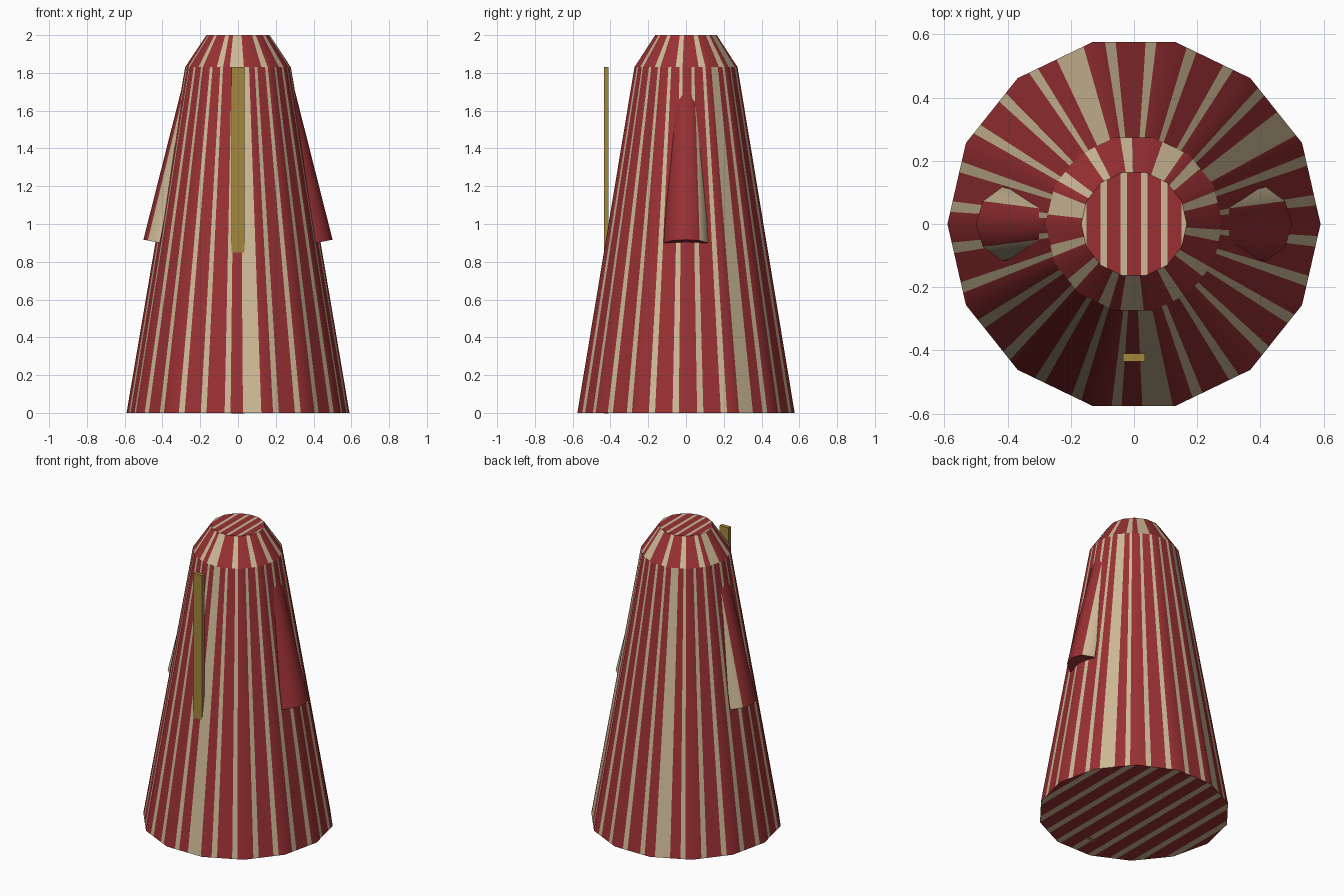
import bpy, bmesh, math
from mathutils import Vector, Matrix

if "Cube" in bpy.data.objects:
    bpy.data.objects.remove(bpy.data.objects["Cube"])

SIDES = 14


def material(name, rgb):
    m = bpy.data.materials.new(name)
    m.diffuse_color = (*rgb, 1)
    m.use_nodes = True
    m.node_tree.nodes["Principled BSDF"].inputs["Base Color"].default_value = m.diffuse_color
    return m


RED = material("dark red cloth", (0.32, 0.03, 0.034))
CREAM = material("cream stripe", (0.61, 0.485, 0.305))
GOLD = material("old gold", (0.376, 0.242, 0.045))


def finish(bm, name, mats, smooth=None):
    me = bpy.data.meshes.new(name)
    bm.to_mesh(me)
    bm.free()
    for m in mats:
        me.materials.append(m)
    ob = bpy.data.objects.new(name, me)
    bpy.context.collection.objects.link(ob)
    if smooth:
        bpy.ops.object.select_all(action='DESELECT')
        ob.select_set(True)
        bpy.context.view_layer.objects.active = ob
        bpy.ops.object.shade_smooth_by_angle(angle=math.radians(smooth))
    return ob


def corner(i, r, z):
    a = 2 * math.pi * i / SIDES
    return Vector((r * math.cos(a), r * math.sin(a), z))


def striped_ring(name, r0, z0, r1, z1, cuts_for):
    """Faceted ring; each side is split into alternating red and cream strips."""
    bm = bmesh.new()
    for i in range(SIDES):
        cuts = [0, *cuts_for(i), 1]
        pairs = [(bm.verts.new(corner(i, r0, z0).lerp(corner(i + 1, r0, z0), t)),
                  bm.verts.new(corner(i, r1, z1).lerp(corner(i + 1, r1, z1), t)))
                 for t in cuts]
        for k, ((a, b), (c, d)) in enumerate(zip(pairs, pairs[1:])):
            bm.faces.new((a, c, d, b)).material_index = k % 2
    bmesh.ops.remove_doubles(bm, verts=bm.verts, dist=1e-5)
    finish(bm, name, (RED, CREAM), 28)


def striped_cap(name, r, z, period, width, offset, up):
    """Flat end with straight stripes running front to back."""
    bm = bmesh.new()
    ring = [bm.verts.new(corner(i, r, z)) for i in range(SIDES)]
    bm.faces.new(ring if up else ring[::-1])
    for k in range(-8, 9):
        for x in (k * period + offset - width / 2, k * period + offset + width / 2):
            if abs(x) < r:
                bmesh.ops.bisect_plane(bm, geom=bm.verts[:] + bm.edges[:] + bm.faces[:],
                                       plane_co=(x, 0, 0), plane_no=(1, 0, 0))
    for f in bm.faces:
        d = (f.calc_center_median().x - offset + period / 2) % period - period / 2
        f.material_index = int(abs(d) < width / 2)
    finish(bm, name, (RED, CREAM))


# robe body: two stripes per side, a few of them broad
def body_cuts(i):
    if i == 10:
        return (0.23, 0.35, 0.60, 0.97)
    if i in (1, 4):
        return (0.12, 0.48, 0.73, 0.85)
    return (0.23, 0.36, 0.72, 0.85)


striped_ring("robe_body", 0.59, 0, 0.28, 1.83, body_cuts)

# shoulder slope: one wider stripe per side
striped_ring("robe_shoulders", 0.28, 1.83, 0.167, 2.0,
             lambda i: (0.15, 0.75) if i % 4 == 2 else (0.55, 0.85))

# striped ends
striped_cap("robe_collar", 0.167, 2.0, 0.064, 0.02, -0.032, True)
striped_cap("robe_underside", 0.59, 0, 0.13, 0.042, 0.0, False)


# sleeves: tapered tubes leaning out from the shoulders
def sleeve(name, side):
    top, low = Vector((side * 0.2, 0, 1.8)), Vector((side * 0.38, 0, 0.893))
    axis = top - low
    bm = bmesh.new()
    bmesh.ops.create_cone(bm, cap_ends=True, segments=10, radius1=0.123,
                          radius2=0.075, depth=axis.length)
    # vertices start on the x axis so a corner points outward
    ang = math.atan2(axis.x, axis.z)
    first = max(bm.verts, key=lambda v: (v.co.z < 0, v.co.x * side))
    spin = (0 if side > 0 else math.pi) - math.atan2(first.co.y, first.co.x)
    bm.transform(Matrix.Translation((top + low) / 2) @ Matrix.Rotation(ang, 4, 'Y')
                 @ Matrix.Rotation(spin, 4, 'Z'))
    for f in bm.faces:
        n = f.normal = f.normal
        f.normal_update()
        n = f.normal
        rear = n.y > 0.7 and n.x * side > 0
        front = side < 0 and n.y < -0.5 and n.x * side > 0.2
        f.material_index = int(rear or front)
    finish(bm, name, (RED, CREAM), 40)


sleeve("right_sleeve", 1)
sleeve("left_sleeve", -1)

# flat staff in front, running down through the robe to the ground
bm = bmesh.new()
bmesh.ops.create_cube(bm, size=1)
bm.transform(Matrix.Translation((0, -0.422, 0.914))
             @ Matrix.Diagonal((0.068, 0.026, 1.832, 1)))
finish(bm, "staff", (GOLD,))
